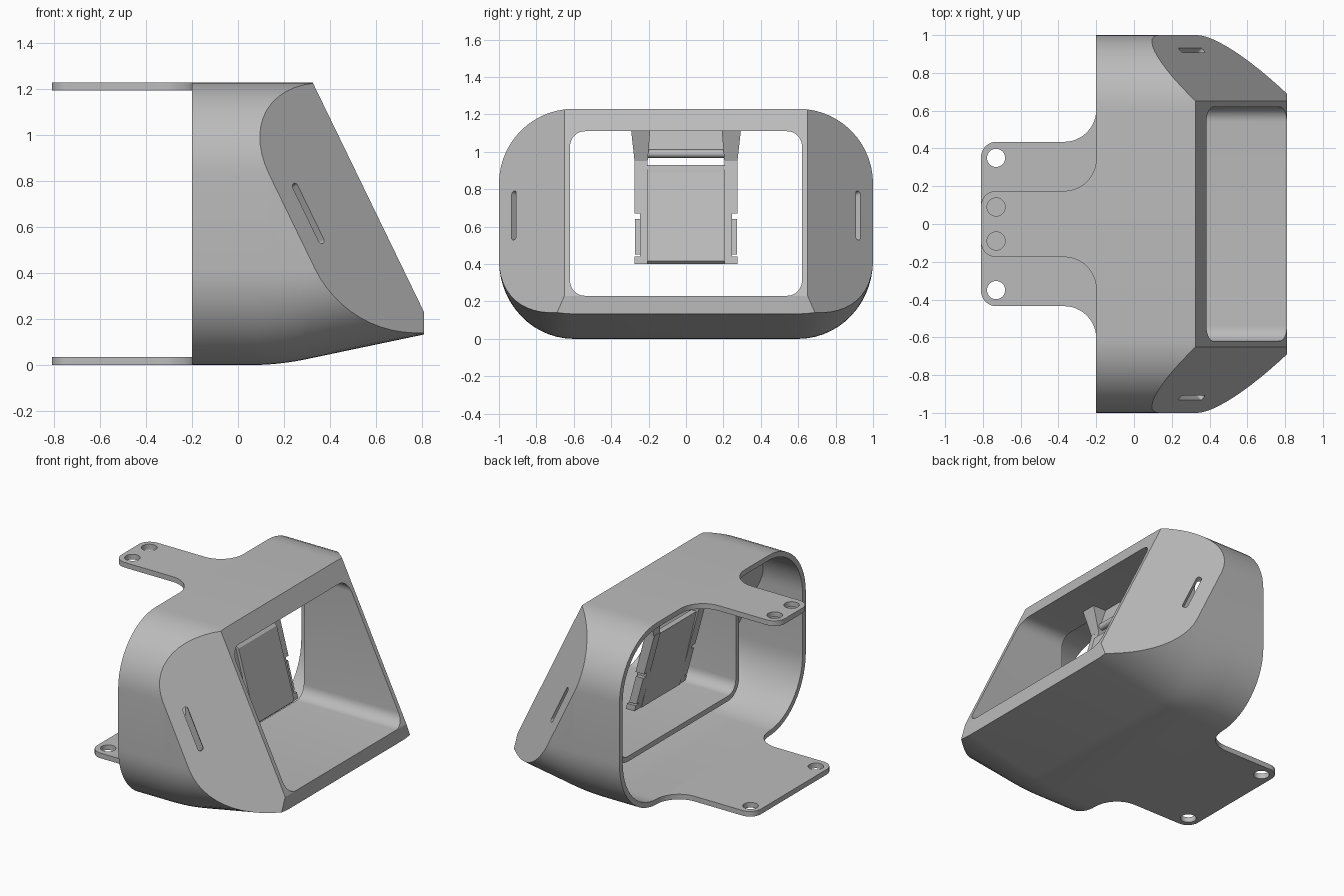
import bpy, bmesh
from math import sin, cos, pi
from mathutils import Vector

if "Cube" in bpy.data.objects:
    bpy.data.objects.remove(bpy.data.objects["Cube"])

grey = bpy.data.materials.new("plain grey")
grey.use_nodes = True
grey.diffuse_color = (0.5, 0.5, 0.5, 1)
grey.node_tree.nodes["Principled BSDF"].inputs["Base Color"].default_value = (0.5, 0.5, 0.5, 1)

WALL = 0.035
TOP = 1.23
LEAN = 0.485            # how far the front leans back per unit of height
SWEEP = 1.095           # how far the cheeks sweep back per unit of width
FACE_X = 0.325 + LEAN * TOP


def arc(cu, cv, ru, rv, start, steps=14):
    angles = [start + pi / 2 * i / steps for i in range(steps + 1)]
    return [(cu + ru * cos(a), cv + rv * sin(a)) for a in angles]


def rounded(u0, u1, v0, v1, r, low=None, steps=14):
    """Rounded rectangle outline; low is the height of the bottom corners."""
    low = low or r
    return (arc(u1 - r, v1 - r, r, r, 0, steps) + arc(u0 + r, v1 - r, r, r, pi / 2, steps)
            + arc(u0 + r, v0 + low, r, low, pi, steps) + arc(u1 - r, v0 + low, r, low, 1.5 * pi, steps))


def finish(name, bm):
    bmesh.ops.recalc_face_normals(bm, faces=bm.faces[:])
    mesh = bpy.data.meshes.new(name)
    bm.to_mesh(mesh)
    bm.free()
    mesh.materials.append(grey)
    ob = bpy.data.objects.new(name, mesh)
    bpy.context.scene.collection.objects.link(ob)
    return ob


def loft(rings):
    bm = bmesh.new()
    loops = [[bm.verts.new(p) for p in ring] for ring in rings]
    n = len(loops[0])
    for a, b in zip(loops, loops[1:]):
        for i in range(n):
            bm.faces.new((a[i], a[(i + 1) % n], b[(i + 1) % n], b[i]))
    bm.faces.new(loops[0])
    bm.faces.new(loops[-1])
    bmesh.ops.recalc_face_normals(bm, faces=bm.faces[:])
    return bm


def boolean(ob, cutter, operation="DIFFERENCE"):
    mod = ob.modifiers.new("cut", "BOOLEAN")
    mod.operation = operation
    mod.solver = "EXACT"
    mod.object = cutter
    bpy.context.view_layer.update()
    deps = bpy.context.evaluated_depsgraph_get()
    result = bpy.data.meshes.new_from_object(ob.evaluated_get(deps))
    ob.modifiers.clear()
    ob.data = result
    bpy.data.objects.remove(cutter)


def smooth(ob):
    bpy.ops.object.select_all(action="DESELECT")
    ob.select_set(True)
    bpy.context.view_layer.objects.active = ob
    bpy.ops.object.shade_smooth_by_angle(angle=pi / 7)


def floor_height(x):
    if x < 0.05:
        return 0.0
    if x < 0.3:
        return 0.42 * (x - 0.05) ** 2
    return 0.02625 + 0.21 * (x - 0.3)


def body(name, inset, back):
    """Hood volume, shrunk by inset, trimmed by the front and cheek planes."""
    rings = []
    for x in [back] + [0.05 + 0.025 * i for i in range(11)] + [1.0]:
        z = floor_height(x) + inset
        outline = rounded(inset - 1, 1 - inset, z, TOP - inset, 0.4 - inset, 0.42 - z)
        rings.append([(x, y, v) for y, v in outline])
    bm = loft(rings)
    planes = [(Vector((1, 0, LEAN)), FACE_X), (Vector((1, 0, 0)), 0.81)]
    for side in (-1, 1):
        planes.append((Vector((1, side * SWEEP, LEAN)), FACE_X + SWEEP * 0.65))
    for normal, dist in planes:
        unit = normal.normalized()
        point = unit * (dist / normal.length - inset)
        bmesh.ops.bisect_plane(bm, geom=bm.verts[:] + bm.edges[:] + bm.faces[:],
                               plane_co=point, plane_no=unit, clear_outer=True)
        rim = [e for e in bm.edges if e.is_boundary]
        bmesh.ops.holes_fill(bm, edges=rim, sides=0)
    return finish(name, bm)


def tube(name, x0, x1, grow):
    outline = rounded(-0.62 - grow, 0.62 + grow, 0.23 - grow, 1.11 + grow, 0.08 + grow, steps=8)
    return finish(name, loft([[(x, y, z) for y, z in outline] for x in (x0, x1)]))


# Hollow hood with a viewing tunnel behind the sloped front
hood = body("hood", 0, -0.2)
cavity = body("cavity", WALL, -0.4)
boolean(cavity, tube("tunnel_outside", 0.06, 1.2, WALL))
boolean(hood, cavity)
boolean(hood, tube("tunnel_hole", 0.0, 1.3, 0))

# Strap slots through the cheeks
for side in (-1, 1):
    out = Vector((1, side * SWEEP, LEAN)).normalized()
    along = Vector((-LEAN, 0, 1)).normalized()
    across = out.cross(along)
    z, y = 0.66, 0.92
    mid = Vector((FACE_X - LEAN * z - SWEEP * (y - 0.65), side * y, z))
    outline = rounded(-0.017, 0.017, -0.145, 0.145, 0.016, steps=5)
    rings = [[mid + out * s + across * u + along * v for u, v in outline] for s in (-0.1, 0.1)]
    boolean(hood, finish("slot_cutter", loft(rings)))
smooth(hood)


# Mounting tabs, flared where they meet the hood
def tab(name, half, z, hole_y):
    edge = arc(-0.73, 0.08 - half, 0.08, 0.08, pi, 8)
    edge += [(-0.37 + 0.17 * sin(a), -half - 0.17 + 0.17 * cos(a))
             for a in [pi / 2 * i / 12 for i in range(13)]]
    outline = edge + [(x, -y) for x, y in reversed(edge)]
    ob = finish(name, loft([[(x, y, h) for x, y in outline] for h in (z, z + WALL)]))
    for side in (-1, 1):
        ring = rounded(-0.778, -0.682, side * hole_y - 0.048, side * hole_y + 0.048, 0.0479, steps=8)
        boolean(ob, finish("hole_cutter", loft([[(x, y, h) for x, y in ring]
                                                for h in (z - 0.1, z + 0.1)])))
    smooth(ob)


tab("top_tab", 0.175, TOP - WALL, 0.09)
tab("bottom_tab", 0.435, 0, 0.35)


# Holder hanging inside the tunnel
def slab(name, y0, y1, profile):
    return finish(name, loft([[(x, y, z) for x, z in profile] for y in (y0, y1)]))


def leaning(z0, z1, front, back):
    """Side profile of a strip that follows the lean of the holder."""
    def base(z):
        return 0.28 - 0.27 * (z - 0.4)
    return [(base(z0) - front, z0), (base(z1) - front, z1),
            (base(z1) - back, z1), (base(z0) - back, z0)]


slab("holder_plate", -0.205, 0.205,
     [(0.28, 0.415), (0.148, 0.89), (0.105, 0.93), (0.065, 0.93), (0.19, 0.4), (0.265, 0.4)])
slab("holder_top_panel", -0.2, 0.2, leaning(1.0, 1.13, 0.02, 0.06))
bar = [(0.09 + u, 0.99 + v) for u, v in arc(0, 0, 0.022, 0.022, 0, 6)[:-1]
       + arc(0, 0, 0.022, 0.022, pi / 2, 6)[:-1] + arc(0, 0, 0.022, 0.022, pi, 6)[:-1]
       + arc(0, 0, 0.022, 0.022, 1.5 * pi, 6)[:-1]]
smooth(slab("holder_crossbar", -0.205, 0.205, bar))

for side, label in ((-1, "right"), (1, "left")):
    slab(label + "_lower_rail", side * 0.205, side * 0.245, leaning(0.4, 0.67, 0.02, 0.085))
    slab(label + "_upper_rail", side * 0.205, side * 0.275, leaning(0.67, 0.95, 0.02, 0.085))
    slab(label + "_clip", side * 0.245, side * 0.272, leaning(0.45, 0.64, 0.03, 0.085))
    slab(label + "_foot", side * 0.205, side * 0.275, leaning(0.4, 0.44, 0.02, 0.085))
    low = [(0.05, 0.205), (0.112, 0.205), (0.112, 0.275), (0.05, 0.275)]
    high = [(0.062, 0.19), (0.17, 0.19), (0.17, 0.295), (0.062, 0.295)]
    finish(label + "_hanger_arm", loft([[(x, side * y, z) for x, y in ring]
                                        for ring, z in ((low, 0.95), (high, 1.13))]))
